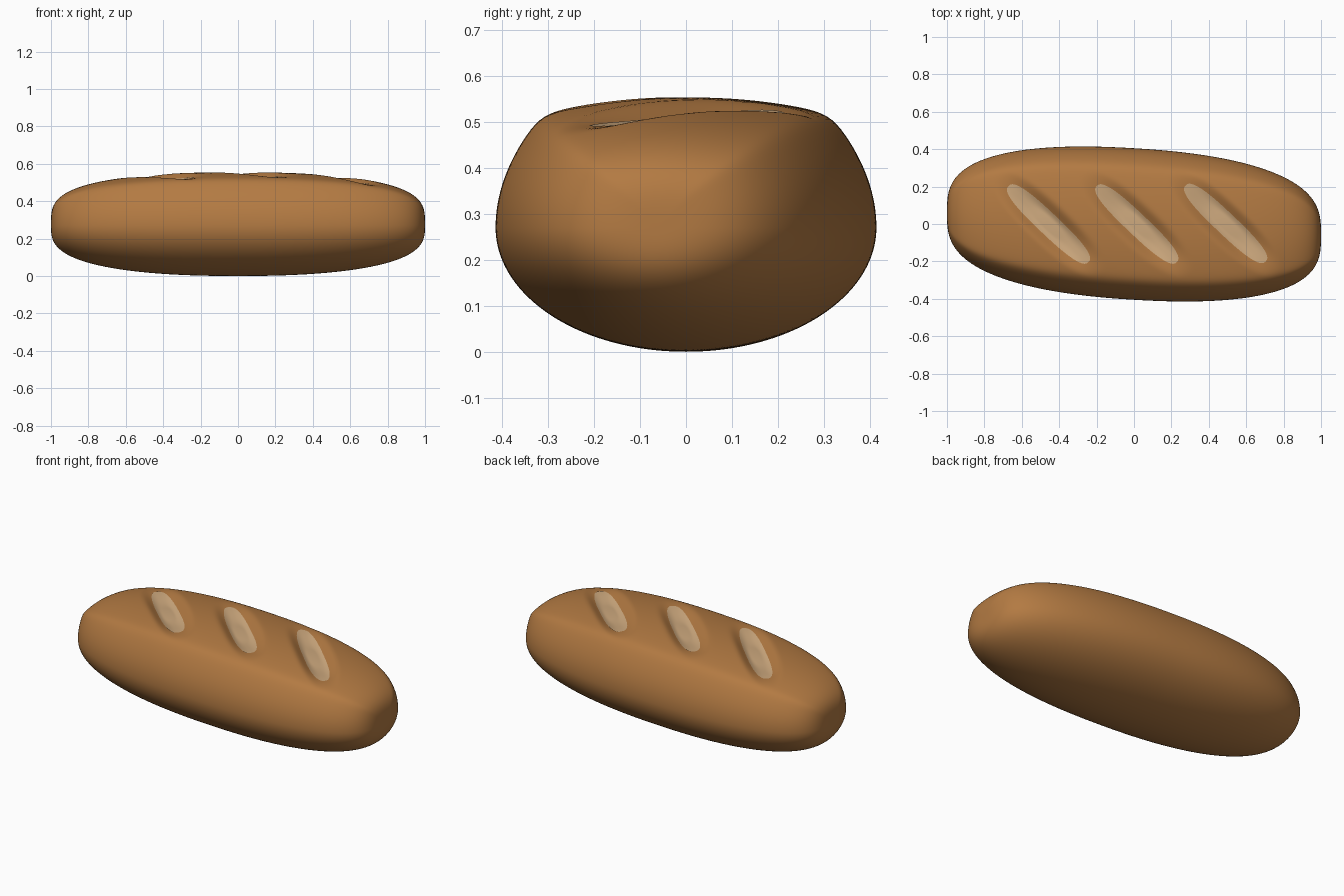
import bpy, bmesh, math

if "Cube" in bpy.data.objects:
    bpy.data.objects.remove(bpy.data.objects["Cube"])

RINGS, SEGS = 220, 160
MID_Z, HALF_WIDTH, TOP, BOTTOM = 0.27, 0.405, 0.285, 0.27
CUTS = [(-0.457, 0.0), (0.015, 0.0), (0.49, 0.003)]
AXIS = math.radians(-43.5)


def make_material(name, color):
    mat = bpy.data.materials.new(name)
    mat.use_nodes = True
    mat.diffuse_color = (*color, 1)
    bsdf = next(n for n in mat.node_tree.nodes if n.type == 'BSDF_PRINCIPLED')
    bsdf.inputs["Base Color"].default_value = (*color, 1)
    bsdf.inputs["Roughness"].default_value = 0.8
    return mat


def taper(x, power):
    """Blunt rounding of the loaf towards its two ends."""
    return max(0.0, 1 - abs(x) ** 2.3) ** (1 / power)


def center_y(x):
    return -0.06 * x


def cap(v):
    """Upper half of the cross-section: broad crown blending into round sides."""
    v = min(abs(v), 1.0)
    crown, side = 1 - 0.22 * v * v, 1.74 * math.sqrt(1 - v)
    if side < 0.01:
        return side
    k = 18
    return (crown ** -k + side ** -k) ** (-1 / k)


def groove(x, y):
    """Depth of the diagonal scoring at a point."""
    depth = 0.0
    for cx, cy in CUTS:
        dx, dy = x - cx, y - cy
        a = dx * math.cos(AXIS) + dy * math.sin(AXIS)
        b = dy * math.cos(AXIS) - dx * math.sin(AXIS)
        r = (abs(a / 0.39) ** 2.5 + abs(b / 0.115) ** 2.5) ** 0.4
        t = min(1.0, max(0.0, (1 - r) / 0.75))
        depth = max(depth, 0.045 * t * t * (3 - 2 * t))
    return depth


def top_z(x, y):
    width = HALF_WIDTH * taper(x, 3)
    v = (y - center_y(x)) / max(width, 1e-6)
    return MID_Z + TOP * taper(x, 3.5) * cap(v) - groove(x, y)


def finish(name, bm, mat):
    bmesh.ops.recalc_face_normals(bm, faces=bm.faces)
    for f in bm.faces:
        f.smooth = True
    mesh = bpy.data.meshes.new(name)
    bm.to_mesh(mesh)
    bm.free()
    mesh.materials.append(mat)
    obj = bpy.data.objects.new(name, mesh)
    bpy.context.collection.objects.link(obj)
    return obj


def bridge(bm, a, b):
    n = len(a)
    for i in range(n):
        bm.faces.new((a[i], a[(i + 1) % n], b[(i + 1) % n], b[i]))


def fan(bm, tip, ring):
    for i in range(len(ring)):
        bm.faces.new((tip, ring[i], ring[(i + 1) % len(ring)]))


crust = make_material("golden crust", (0.45, 0.195, 0.055))
crumb = make_material("pale crumb", (0.62, 0.40, 0.21))

# Loaf body: rings of the cross-section, closed by a point at each end
bm = bmesh.new()
rings = []
for i in range(1, RINGS):
    t = 2 * i / RINGS - 1
    x = math.copysign(1 - (1 - abs(t)) ** 2.2, t)
    ring = []
    for j in range(SEGS):
        th = 2 * math.pi * j / SEGS
        v = math.cos(th)
        y = center_y(x) + HALF_WIDTH * taper(x, 3) * v
        if math.sin(th) > 0:
            z = top_z(x, y)
        else:
            z = MID_Z + BOTTOM * taper(x, 3) * math.sin(th)
        ring.append(bm.verts.new((x, y, z)))
    rings.append(ring)
for a, b in zip(rings, rings[1:]):
    bridge(bm, a, b)
for x, ring in ((-1, rings[0]), (1, rings[-1])):
    fan(bm, bm.verts.new((x, center_y(x), MID_Z)), ring)
finish("loaf_crust", bm, crust)

# Pale oval of crumb lying in the floor of each score
for n, (cx, cy) in enumerate(CUTS):
    bm = bmesh.new()
    ovals = []
    for i in range(1, 13):
        oval = []
        for j in range(64):
            th = 2 * math.pi * j / 64
            c, s = math.cos(th), math.sin(th)
            a = 0.295 * i / 12 * math.copysign(abs(c) ** 0.75, c)
            b = 0.057 * i / 12 * math.copysign(abs(s) ** 0.75, s)
            x = cx + a * math.cos(AXIS) - b * math.sin(AXIS)
            y = cy + a * math.sin(AXIS) + b * math.cos(AXIS)
            oval.append(bm.verts.new((x, y, top_z(x, y) + 0.003)))
        ovals.append(oval)
    fan(bm, bm.verts.new((cx, cy, top_z(cx, cy) + 0.003)), ovals[0])
    for p, q in zip(ovals, ovals[1:]):
        bridge(bm, p, q)
    patch = finish(f"score_crumb_{n + 1}", bm, crumb)
    if patch.data.polygons[0].normal.z < 0:
        patch.data.flip_normals()
